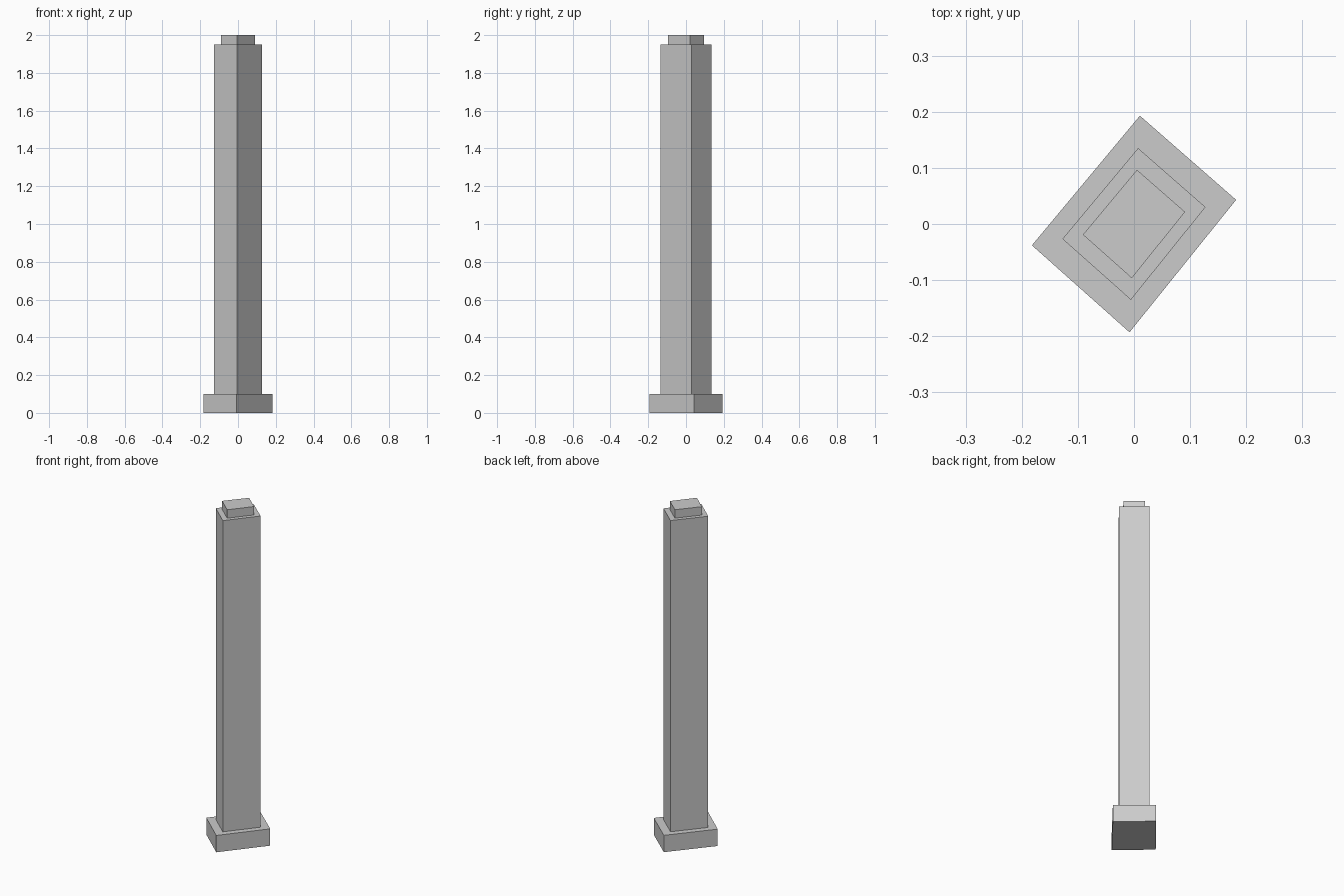
import bpy
import bmesh

if "Cube" in bpy.data.objects:
    bpy.data.objects.remove(bpy.data.objects["Cube"])

# Slightly skewed four-sided footprint shared by all tiers
FOOTPRINT = [(0.0105, 0.193), (0.182, 0.043), (-0.008, -0.193), (-0.182, -0.038)]


def prism(name, scale, z0, z1):
    bm = bmesh.new()
    base = bm.faces.new([bm.verts.new((x * scale, y * scale, z0)) for x, y in FOOTPRINT])
    top = bmesh.ops.extrude_face_region(bm, geom=[base], use_keep_orig=True)
    for v in top["geom"]:
        if isinstance(v, bmesh.types.BMVert):
            v.co.z = z1
    bmesh.ops.recalc_face_normals(bm, faces=bm.faces[:])
    mesh = bpy.data.meshes.new(name)
    bm.to_mesh(mesh)
    bm.free()
    bpy.context.collection.objects.link(bpy.data.objects.new(name, mesh))


# Wide plinth, tall shaft, small cap
for name, scale, z0, z1 in [
    ("base", 1.0, 0.0, 0.1),
    ("shaft", 0.7, 0.1, 1.95),
    ("cap", 0.5, 1.95, 2.0),
]:
    prism(name, scale, z0, z1)
